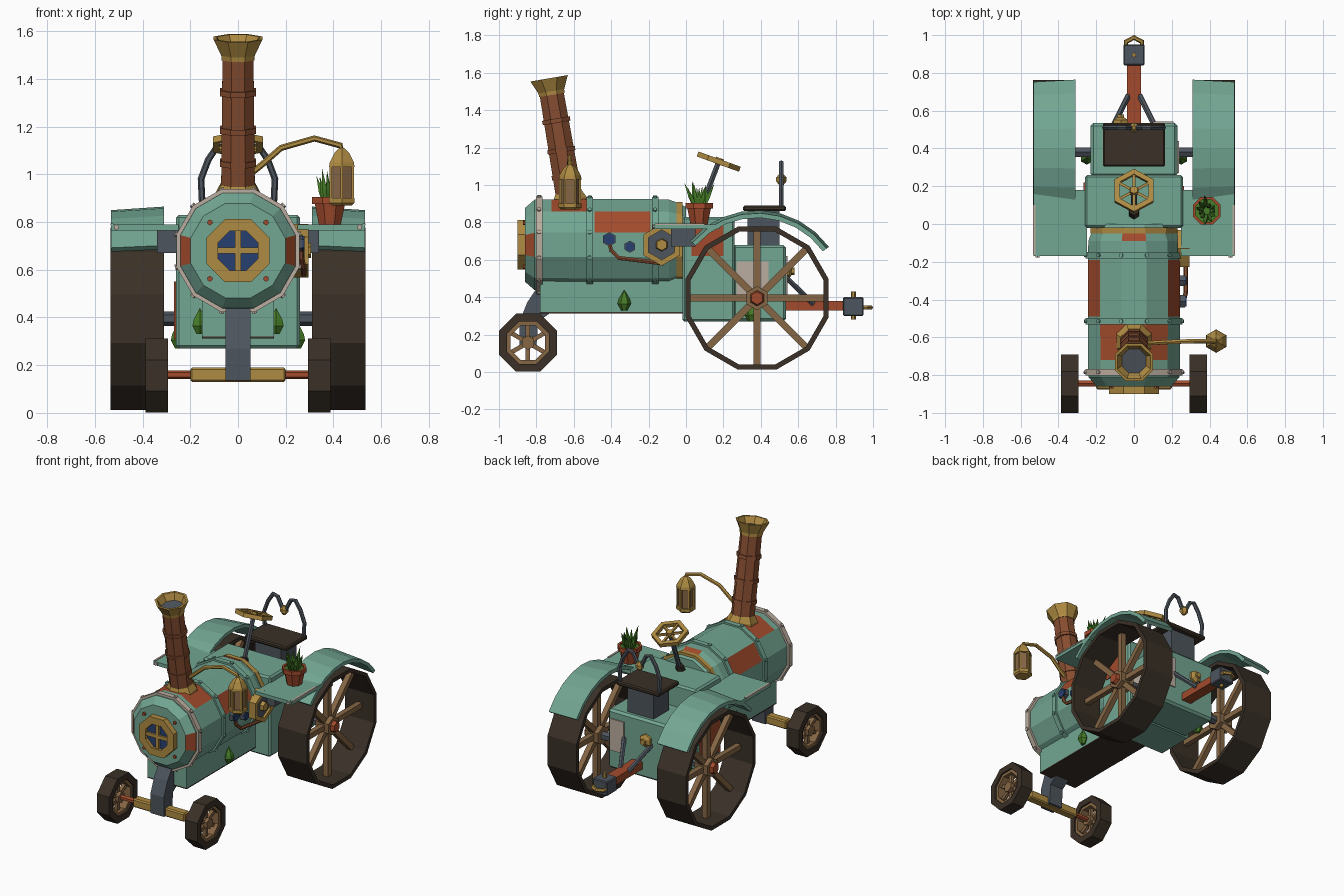
import bpy, bmesh, math, random
from mathutils import Vector, Matrix, Quaternion

if "Cube" in bpy.data.objects:
    bpy.data.objects.remove(bpy.data.objects["Cube"], do_unlink=True)
random.seed(4)
X, Y, Z = Vector((1, 0, 0)), Vector((0, 1, 0)), Vector((0, 0, 1))


def paint(name, *rgb):
    m = bpy.data.materials.new(name)
    m.use_nodes = True
    m.diffuse_color = (*rgb, 1)
    m.node_tree.nodes["Principled BSDF"].inputs["Base Color"].default_value = (*rgb, 1)
    return m


TEAL = paint("teal paint", .17, .38, .29)
RUST = paint("rust", .36, .07, .025)
BRASS = paint("brass", .43, .26, .055)
DARK = paint("dark rubber", .042, .03, .02)
STEEL = paint("blue steel", .075, .09, .11)
WOOD = paint("wood", .24, .135, .06)
BROWN = paint("brown copper", .24, .075, .03)
BLUE = paint("blue glass", .02, .05, .16)
GREEN = paint("leaf green", .06, .2, .02)
PALE = paint("pale trim", .5, .42, .35)


def finish(name, bm, mat, rule=None, alt=None):
    bmesh.ops.remove_doubles(bm, verts=bm.verts, dist=1e-5)
    bmesh.ops.recalc_face_normals(bm, faces=bm.faces)
    me = bpy.data.meshes.new(name)
    me.materials.append(mat)
    if rule:
        me.materials.append(alt)
        for f in bm.faces:
            f.material_index = int(rule(f.calc_center_median()))
    bm.to_mesh(me)
    bm.free()
    ob = bpy.data.objects.new(name, me)
    bpy.context.scene.collection.objects.link(ob)
    return ob


def box(name, x, y, z, mat, bevel=0):
    bm = bmesh.new()
    bmesh.ops.create_cube(bm, size=1)
    for v in bm.verts:
        v.co = Vector([(a + b) / 2 + c * (b - a) for (a, b), c in zip((x, y, z), v.co)])
    if bevel:
        bmesh.ops.bevel(bm, geom=bm.edges[:], offset=bevel, segments=1, affect='EDGES')
    return finish(name, bm, mat)


def slab(name, pts, x0, x1, mat):
    # side profile (y, z) extruded across x
    bm = bmesh.new()
    f = bm.faces.new([bm.verts.new((x0, *p)) for p in pts])
    ext = bmesh.ops.extrude_face_region(bm, geom=[f])["geom"]
    bmesh.ops.translate(bm, vec=(x1 - x0, 0, 0), verts=[g for g in ext if isinstance(g, bmesh.types.BMVert)])
    return finish(name, bm, mat)


def lathe(name, origin, axis, profile, n, mat, closed=False, arc=None, rule=None, alt=None):
    # (radius, distance) profile turned around any axis
    o, d = Vector(origin), Vector(axis).normalized()
    ref = Z if abs(d.z) < .9 else Y
    v = (ref - d * ref.dot(d)).normalized()
    u = v.cross(d)
    if u.x + u.y < 0:
        u = -u
    a0, a1 = arc or (math.pi / n, math.pi / n + math.tau)
    bm = bmesh.new()
    cols = []
    for i in range(n + 1 if arc else n):
        a = a0 + (a1 - a0) * i / n
        cols.append([bm.verts.new(o + d * t + (u * math.cos(a) + v * math.sin(a)) * r) for r, t in profile])
    k = len(profile)
    for i in range(n):
        p, q = cols[i], cols[(i + 1) % len(cols)]
        for j in range(k if closed else k - 1):
            m = (j + 1) % k
            bm.faces.new((p[j], p[m], q[m], q[j]))
    if arc:
        bm.faces.new(cols[0])
        bm.faces.new(cols[-1])
    elif not closed:
        for j in (0, -1):
            if profile[j][0] > 0:
                bm.faces.new([c[j] for c in cols])
    return finish(name, bm, mat, rule, alt)


def ring(name, origin, axis, r0, r1, t0, t1, n, mat):
    return lathe(name, origin, axis, [(r0, t0), (r1, t0), (r1, t1), (r0, t1)], n, mat, closed=True)


def tube(name, pts, r, mat, n=6):
    pts = [Vector(p) for p in pts]
    bm = bmesh.new()
    rings, old = [], None
    for i, p in enumerate(pts):
        d = (pts[min(i + 1, len(pts) - 1)] - pts[max(i - 1, 0)]).normalized()
        if old is None:
            u = d.cross(X if abs(d.x) < .8 else Z).normalized()
        else:
            u = old.rotation_difference(d) @ u
        old, w = d, d.cross(u)
        angles = [math.tau * (k + .5) / n for k in range(n)]
        rings.append([bm.verts.new(p + (u * math.cos(a) + w * math.sin(a)) * r) for a in angles])
    for a, b in zip(rings, rings[1:]):
        for k in range(n):
            bm.faces.new((a[k], a[(k + 1) % n], b[(k + 1) % n], b[k]))
    bm.faces.new(rings[0])
    bm.faces.new(rings[-1])
    return finish(name, bm, mat)


def spokes(name, c, axis, u, v, count, r0, r1, thick, mat):
    for i in range(count):
        a = math.tau * i / count + math.pi / 2
        d = u * math.cos(a) + v * math.sin(a)
        tube(name, [Vector(c) + d * r0, Vector(c) + d * r1], thick, mat, 4)


# Boiler with patched plates, bands and bolts
BZ = .68


def patched(c):
    side, up = abs(c.x), c.z - BZ
    return (c.y < -.82 and side > .15 and abs(up) < .03) or (-.5 < c.y < -.19 and .09 < up < .16) \
        or (-.72 < c.y < -.53 and up > .17) or (-.09 < c.y < -.05 and up > .2 and side < .03)


lathe("boiler", (0, 0, BZ), Y, [(.205, -.86), (.25, -.81), (.252, -.72), (.253, -.53), (.253, -.49), (.253, -.19),
      (.25, -.09), (.235, -.05), (.21, 0)], 12, TEAL, rule=patched, alt=RUST)
for name, y, r, w, mat in (("front_band", -.785, .267, .018, PALE), ("middle_band", -.515, .265, .018, TEAL),
                           ("rear_band", -.165, .265, .018, TEAL), ("brass_band", -.035, .238, .016, BRASS)):
    ring(name, (0, y, BZ), Y, .2, r, -w, w, 12, mat)
    for i in range(12 if mat in (TEAL, PALE) else 0):
        a = math.tau * (i + .5) / 12
        d = Vector((math.cos(a), 0, math.sin(a)))
        lathe("band_bolt", Vector((0, y, BZ)) + d * (r - .01), d, [(.012, 0), (.012, .016)], 6, mat)

# Round window on the boiler front
ring("window_frame", (0, 0, BZ), Y, .09, .143, -.9, -.855, 8, BRASS)
lathe("window_glass", (0, 0, BZ), Y, [(.1, -.878), (.1, -.855)], 8, BLUE)
box("window_bar_upright", (-.012, .012), (-.892, -.87), (BZ - .09, BZ + .09), BRASS)
box("window_bar_level", (-.09, .09), (-.892, -.87), (BZ - .012, BZ + .012), BRASS)
for sx in (-1, 1):
    for sz in (-1, 1):
        lathe("front_rivet", (sx * .118, -.86, BZ + sz * .118), -Y, [(.012, 0), (.012, .012)], 6, RUST)

# Leaning chimney
CO, CD = (0, -.618, .9), (0, -.168, .986)
lathe("chimney_collar", CO, CD, [(.105, -.04), (.1, .02), (.078, .06)], 8, BRASS)
lathe("chimney", CO, CD, [(.077, 0), (.07, .62)], 8, BROWN)
for t in (.15, .29, .45):
    ring("chimney_band", CO, CD, .06, .081, t - .012, t + .012, 8, BROWN)
lathe("chimney_flare", CO, CD, [(.074, .59), (.076, .61), (.11, .68), (.095, .68), (.068, .63)], 8, BRASS)
lathe("chimney_mouth", CO, CD, [(.07, .63), (.07, .636)], 8, STEEL)

# Hanging lamp
tube("lamp_pipe", [(.05, -.63, 1.0), (.1, -.63, 1.04), (.18, -.625, 1.11), (.32, -.62, 1.15), (.43, -.62, 1.12),
                   (.435, -.62, 1.08)], .013, BRASS)
LO = (.435, -.62, 0)
lathe("lamp_cap", LO, Z, [(.062, 1.03), (.058, 1.05), (.035, 1.09), (.012, 1.11)], 6, BRASS)
lathe("lamp_body", LO, Z, [(.048, .89), (.048, 1.04)], 6, WOOD)
lathe("lamp_base", LO, Z, [(.05, .87), (.062, .88), (.062, .9)], 6, BRASS)
for i in range(6):
    a = math.tau * (i + .5) / 6
    p = Vector(LO) + Vector((math.cos(a), math.sin(a), 0)) * .053
    tube("lamp_post", [p + Z * .89, p + Z * 1.04], .008, BRASS, 4)

# Chassis, cab and rear box
box("chassis", (-.15, .15), (-.78, 0), (.32, .52), TEAL)
box("chassis_floor", (-.15, .15), (-.78, 0), (.312, .32), DARK)
box("cab", (-.26, .26), (-.02, .26), (.27, .83), TEAL, .012)
box("rear_box", (-.23, .23), (.25, .535), (.27, .68), TEAL, .015)
box("cab_patch_left", (.258, .266), (.03, .2), (.62, .78), RUST)
box("cab_patch_right", (-.268, -.258), (0, .22), (.31, .55), RUST)
box("side_plate", (.228, .238), (.27, .44), (.4, .59), PALE)
box("back_plate", (.1, .21), (.533, .543), (.4, .62), PALE)
lathe("back_valve", (-.07, .53, .54), Y, [(.045, 0), (.045, .02), (.02, .035), (.02, .05)], 6, BRASS)
for s in (-1, 1):
    for x, y, z in ((.16, -.33, .33), (.25, .35, .27)):
        lathe("leaf_bud", (s * x, y, z), Z, [(.016, 0), (.036, .035), (.03, .06), (0, .11)], 6, GREEN)

# Fenders and running plates
for s in (-1, 1):
    inner, outer = s * .31, s * .532
    lathe("fender", (0, .38, .39), X, [(.45, inner), (.475, inner), (.46, outer), (.435, outer)], 8, TEAL, closed=True,
          arc=(math.radians(36), math.radians(139)))
    xs = sorted((s * .25, s * .532))
    box("running_plate", xs, (-.17, .18), (.765, .79), TEAL)
    box("plate_trim", sorted((s * .522, s * .535)), (-.165, .1), (.785, .794), PALE)
    lathe("plate_bolt", (s * .51, -.168, .778), -Y, [(.012, 0), (.012, .01)], 6, PALE)
    box("plate_bracket", sorted((s * .25, s * .34)), (-.08, .05), (.67, .765), STEEL)

# Wheels
for s in (-1, 1):
    c = Vector((s * .422, .38, .395))
    ring("rear_tyre", c, X, .368, .396, -.112, .112, 12, DARK)
    spokes("rear_spoke", c, X, Y, Z, 8, .03, .37, .026, WOOD)
    lathe("rear_hub", c, X, [(.065, -.05), (.065, .05)], 6, WOOD)
    lathe("rear_hub_cap", c, X * s, [(.042, .05), (.034, .075)], 6, RUST)
    c = Vector((s * .34, -.845, .157))
    ring("front_tyre", c, X, .122, .168, -.047, .047, 8, DARK)
    ring("front_rim", c, X, .1, .128, -.036, .036, 8, WOOD)
    spokes("front_spoke", c, X, Y, Z, 6, .015, .108, .017, WOOD)
    lathe("front_hub", c, X, [(.038, -.035), (.038, .035)], 6, WOOD)
tube("rear_axle", [(-.42, .38, .395), (.42, .38, .395)], .03, STEEL)
tube("front_axle", [(-.37, -.845, .16), (.37, -.845, .16)], .018, RUST)
box("axle_beam", (-.2, .2), (-.875, -.815), (.13, .19), BRASS, .008)
slab("steering_post", [(-.75, .46), (-.72, .32), (-.79, .27), (-.8, .135), (-.89, .135), (-.89, .27), (-.85, .37),
                       (-.79, .46)], -.052, .052, STEEL)

# Flywheel, gauges and pipe on the left flank
F = (.25, -.13, BZ)
ring("flywheel_rim", F, X, .08, .112, -.02, .045, 6, BRASS)
lathe("flywheel_disc", F, X, [(.09, -.02), (.09, .03)], 6, STEEL)
lathe("flywheel_hub", F, X, [(.035, .03), (.03, .055)], 6, BRASS)
for y, z, r in ((-.41, .71, .032), (-.3, .67, .026)):
    lathe("gauge_case", (.235, y, z), X, [(r + .006, 0), (r + .006, .035)], 6, STEEL)
    lathe("gauge_glass", (.235, y, z), X, [(r, .035), (r, .043)], 6, BLUE)
tube("feed_pipe", [(.265, -.41, .69), (.265, -.4, .65), (.275, -.36, .61), (.275, -.12, .58)], .012, BROWN)

# Seat and back hoops
box("seat_post", (-.1, .1), (.33, .5), (.67, .86), STEEL)
box("seat", (-.165, .165), (.305, .535), (.86, .89), DARK, .008)
for s in (-1, 1):
    tube("seat_hoop", [(s * x, .51, z) for x, z in ((.15, .88), (.155, .98), (.125, 1.06), (.085, 1.12), (.05, 1.11),
                                                    (.01, 1.03))], .014, STEEL)
lathe("hoop_knob", (0, .51, 1.0), Z, [(.012, 0), (.028, .02), (.028, .04), (.01, .06)], 6, BRASS)

# Steering wheel
W, WD = Vector((0, .175, 1.125)), Vector((0, .34, .94))
tube("steering_column", [(0, .055, .81), W], .016, STEEL)
lathe("column_base", (0, .055, .82), (0, .35, .94), [(.032, 0), (.026, .05)], 6, DARK)
ring("steering_rim", W, WD, .09, .12, -.014, .014, 6, BRASS)
spokes("steering_spoke", W, WD, X, WD.normalized().cross(X), 6, .01, .1, .01, BRASS)
lathe("steering_hub", W, WD, [(.028, -.015), (.022, .02)], 6, BRASS)

# Potted plant
P = Vector((.385, .07, .79))
lathe("plant_pot", P, Z, [(.05, 0), (.068, .085), (.08, .085), (.08, .115), (.064, .115), (.064, .1)], 8, RUST)
lathe("pot_soil", P, Z, [(.066, .095), (.066, .103)], 8, GREEN)
for i in range(11):
    a = math.tau * i / 11
    lean = random.uniform(.1, .5)
    h = random.uniform(.1, .15)
    d = Vector((math.cos(a) * lean, math.sin(a) * lean, 1))
    lathe("plant_blade", P + Vector((math.cos(a), math.sin(a), 0)) * .025 + Z * .095, d,
          [(.012, 0), (.014, h * .4), (0, h)], 4, GREEN)

# Tow bar and hitch
box("tow_bar", (-.038, .038), (.5, .86), (.328, .38), RUST)
box("hitch_block", (-.056, .056), (.84, .95), (.3, .4), STEEL, .006)
lathe("hitch_pin", (0, .895, .28), Z, [(.013, 0), (.013, .15)], 6, BRASS)
tube("hitch_hook", [(-.042, .94, .345), (-.042, .965, .345), (0, .987, .345), (.042, .965, .345), (.042, .94, .345)],
     .013, BRASS)
for s in (-1, 1):
    tube("tow_strut", [(s * .11, .52, .52), (s * .03, .68, .365)], .016, STEEL)
